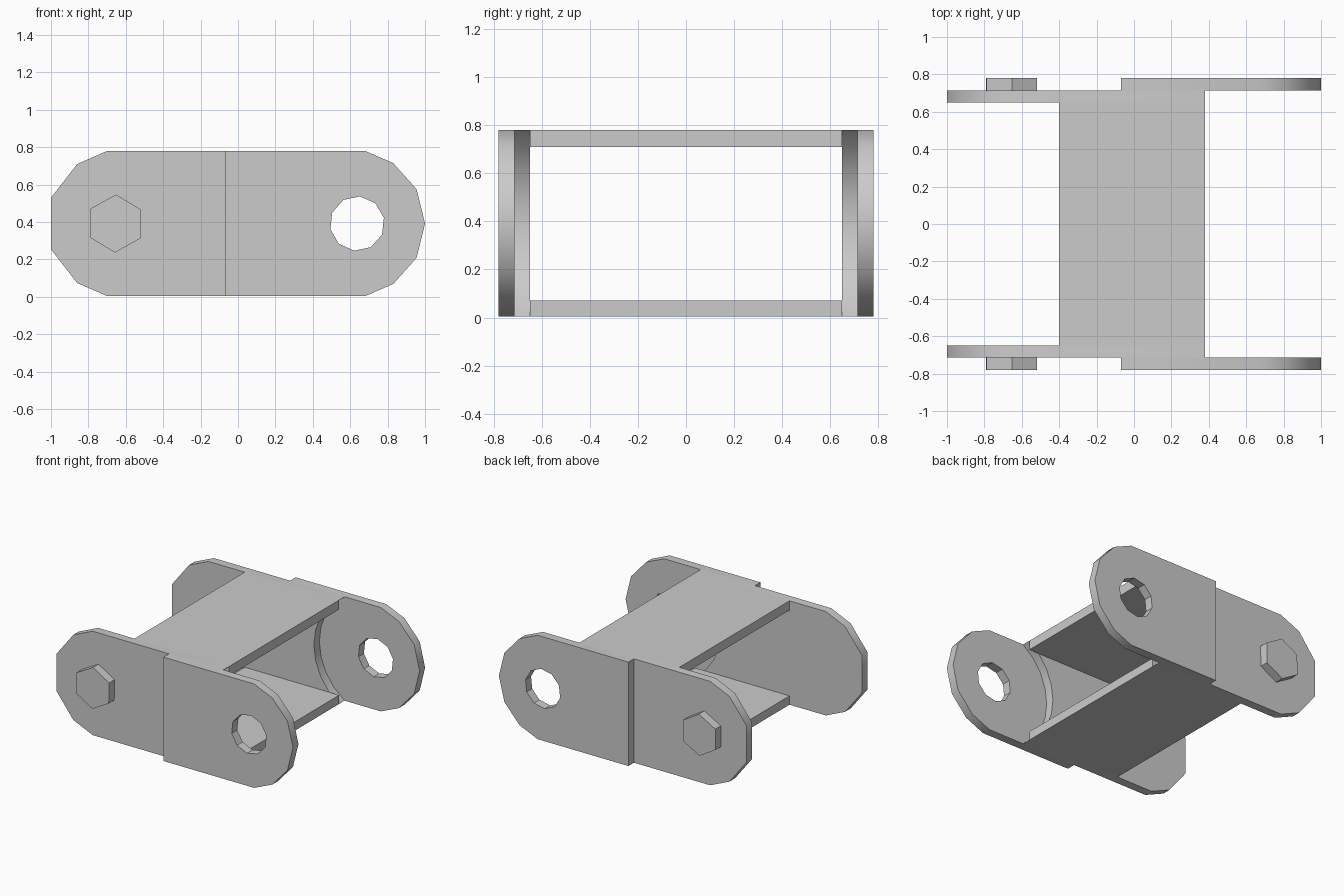
import bpy
import bmesh
from math import sin, cos, radians, hypot, atan2, pi
from mathutils import Vector

cube = bpy.data.objects.get("Cube")
if cube:
    bpy.data.objects.remove(cube, do_unlink=True)

TOP, MID = 0.78, 0.392          # link height and pin axis height
INNER, SEAM, OUTER = 0.65, 0.715, 0.78
HOLE_X, PIN_X = 0.637, -0.655

steel = bpy.data.materials.new("plain grey steel")
steel.use_nodes = True
GREY = (0.6, 0.6, 0.6, 1)
steel.diffuse_color = GREY
steel.node_tree.nodes["Principled BSDF"].inputs["Base Color"].default_value = GREY


def ring(cx, radius, sides, turn=0):
    return [(cx + radius * cos(radians(turn) + 2 * pi * i / sides),
             MID + radius * sin(radians(turn) + 2 * pi * i / sides)) for i in range(sides)]


def mirrored(upper):
    """Complete an upper half outline with its reflection below the pin axis."""
    lower = [(x, 2 * MID - z) for x, z in reversed(upper) if abs(z - MID) > 0.001]
    return upper + lower


def plate(name, loops, y0, y1, smooth=40):
    """Fill xz outlines (later loops are holes) and extrude them along y."""
    bm = bmesh.new()
    edges = []
    for loop in loops:
        verts = [bm.verts.new((x, y0, z)) for x, z in loop]
        edges += [bm.edges.new((v, verts[i - 1])) for i, v in enumerate(verts)]
    bmesh.ops.triangle_fill(bm, edges=edges, use_beauty=True, use_dissolve=False)
    geom = bmesh.ops.extrude_face_region(bm, geom=bm.faces[:])["geom"]
    moved = [g for g in geom if isinstance(g, bmesh.types.BMVert)]
    bmesh.ops.translate(bm, verts=moved, vec=Vector((0, y1 - y0, 0)))
    bmesh.ops.recalc_face_normals(bm, faces=bm.faces[:])
    mesh = bpy.data.meshes.new(name)
    bm.to_mesh(mesh)
    bm.free()
    mesh.materials.append(steel)
    obj = bpy.data.objects.new(name, mesh)
    bpy.context.collection.objects.link(obj)
    bpy.ops.object.select_all(action="DESELECT")
    obj.select_set(True)
    bpy.context.view_layer.objects.active = obj
    bpy.ops.object.shade_smooth_by_angle(angle=radians(smooth))
    return obj


# Outer plate: square at the seam, rounded around the hole
outer_outline = mirrored([(-0.07, TOP), (0.68, TOP), (0.83, 0.715), (0.955, 0.575), (1, MID)])

# Inner plate: rounded at the pin end, hollowed concentrically with the hole
corner_x = 0.38
dx, dz = HOLE_X - corner_x, TOP - MID
reach, spread = hypot(dx, dz), atan2(dz, dx)
hollow = [(HOLE_X - reach * cos(spread * t / 4), MID + reach * sin(spread * t / 4))
          for t in range(5)]
inner_outline = mirrored([(-1, 0.53), (-0.86, 0.71), (-0.70, TOP)] + hollow[::-1])

for side, label in ((-1, "front"), (1, "back")):
    plate(label + "_outer_plate", [outer_outline, ring(HOLE_X, 0.146, 10, 12)],
          side * SEAM, side * OUTER, 30)
    plate(label + "_inner_plate", [inner_outline], side * INNER, side * SEAM)
    plate(label + "_hex_pin", [ring(PIN_X, 0.155, 6, 29)], side * SEAM, side * OUTER, 20)

# Cross panels joining the two sides
for label, z0, z1 in (("top", 0.71, TOP), ("bottom", 0.004, 0.07)):
    outline = [(-0.4, z0), (corner_x, z0), (corner_x, z1), (-0.4, z1)]
    plate(label + "_panel", [outline], -INNER, INNER, 30)
